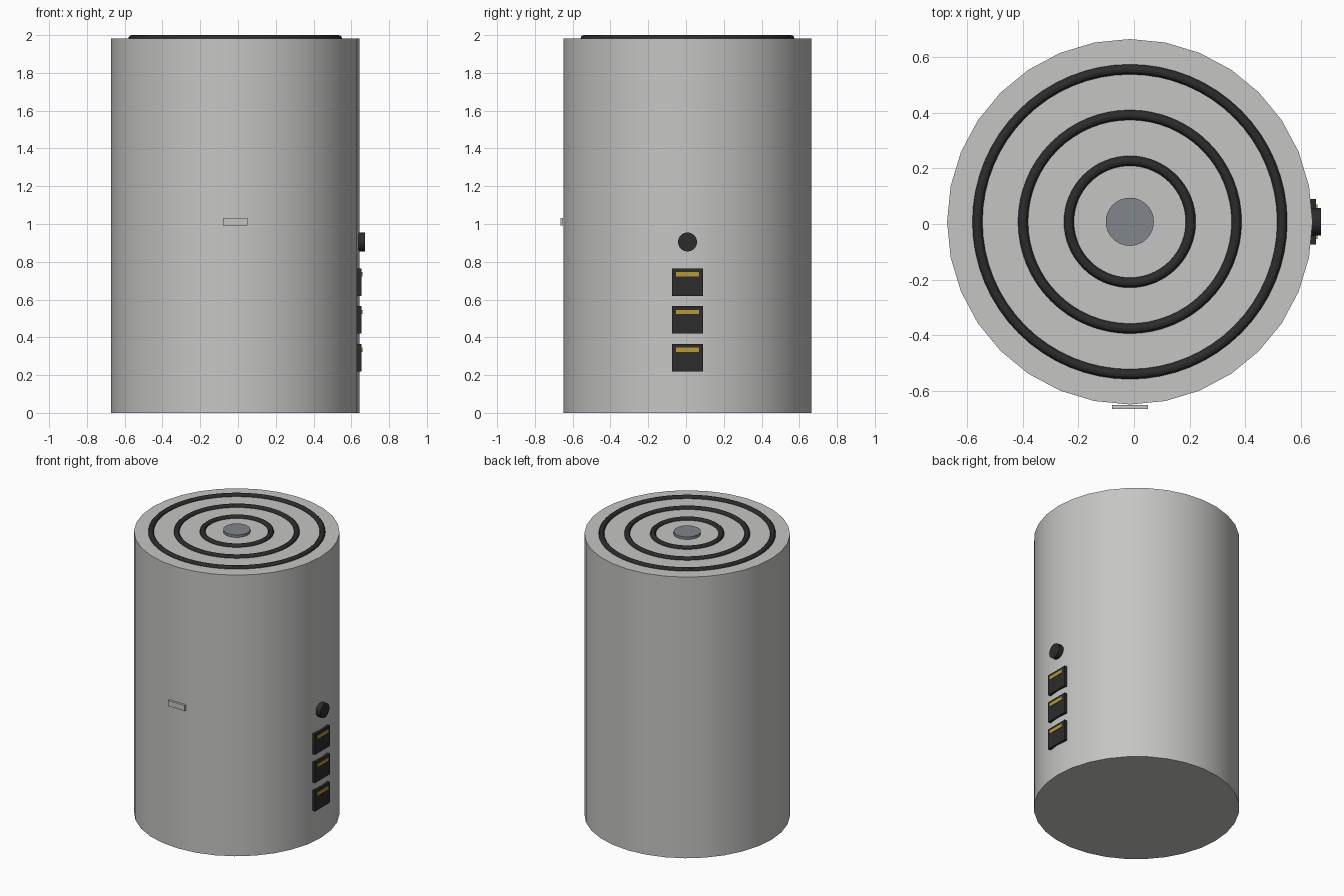
import bpy, math

if "Cube" in bpy.data.objects:
    bpy.data.objects.remove(bpy.data.objects["Cube"])

CX, CY = -0.015, 0.008      # body axis
R, H = 0.657, 1.982         # body radius and height


def material(name, rgb):
    m = bpy.data.materials.new(name)
    m.diffuse_color = (*rgb, 1)
    m.use_nodes = True
    m.node_tree.nodes["Principled BSDF"].inputs["Base Color"].default_value = m.diffuse_color
    return m


silver = material("silver", (0.56, 0.56, 0.55))
black = material("black", (0.025, 0.025, 0.025))
gold = material("gold", (0.50, 0.32, 0.03))
slate = material("slate grey", (0.22, 0.235, 0.26))


def finish(name, mat, smooth=True):
    ob = bpy.context.object
    ob.name = name
    ob.data.materials.append(mat)
    if smooth:
        bpy.ops.object.shade_smooth_by_angle(angle=math.radians(30))
    return ob


def cylinder(name, mat, radius, depth, loc, rot=(0, 0, 0)):
    bpy.ops.mesh.primitive_cylinder_add(vertices=32, radius=radius, depth=depth,
                                        location=loc, rotation=rot)
    return finish(name, mat)


def box(name, mat, lo, hi):
    bpy.ops.mesh.primitive_cube_add(size=1, location=[(a + b) / 2 for a, b in zip(lo, hi)])
    ob = finish(name, mat, False)
    ob.scale = [b - a for a, b in zip(lo, hi)]
    return ob


# Main body
cylinder("body", silver, R, H, (CX, CY, H / 2))

# Concentric rings and centre disc on the lid
for i, radius in enumerate((0.219, 0.384, 0.548)):
    bpy.ops.mesh.primitive_torus_add(major_radius=radius, minor_radius=0.018,
                                     major_segments=64, minor_segments=12,
                                     location=(CX, CY, H))
    finish(f"lid_ring_{i + 1}", black)
cylinder("lid_disc", slate, 0.0865, 0.036, (CX, CY, H))

# Small badge plate on the front
box("front_plate", silver, (CX - 0.065, -0.665, 0.993), (CX + 0.065, -0.650, 1.032))

# Three sockets with gold contacts on the right side
for i, z in enumerate((0.293, 0.493, 0.692)):
    box(f"socket_{i + 1}", black, (0.60, CY - 0.082, z - 0.073), (0.654, CY + 0.082, z + 0.073))
    box(f"socket_contact_{i + 1}", gold, (0.63, CY - 0.062, z + 0.030), (0.659, CY + 0.062, z + 0.053))

# Round power jack above the sockets
cylinder("power_jack", black, 0.05, 0.06, (0.642, CY, 0.905), (0, math.pi / 2, 0))
